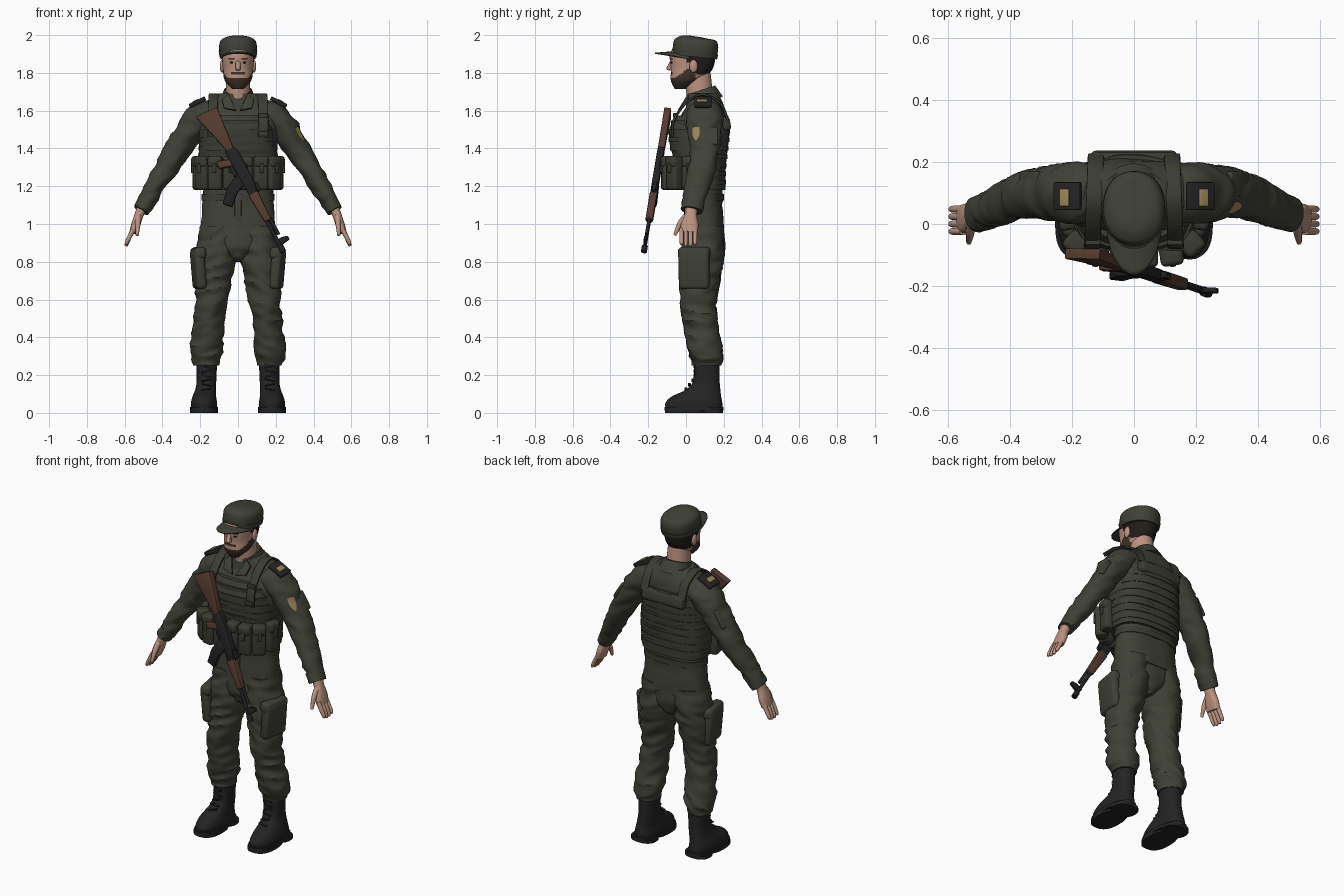
import bpy, bmesh, math
from mathutils import Vector, Matrix, Euler, noise

cube = bpy.data.objects.get("Cube")
if cube:
    bpy.data.objects.remove(cube)

COLOURS = {
    "uniform_olive": (0.05, 0.052, 0.037), "vest_olive": (0.043, 0.046, 0.033),
    "boot_black": (0.017, 0.017, 0.018), "gun_metal": (0.015, 0.015, 0.017),
    "wood_brown": (0.09, 0.044, 0.028), "skin": (0.5, 0.29, 0.215),
    "hair_dark": (0.015, 0.012, 0.011), "beard_brown": (0.05, 0.03, 0.02),
    "badge_gold": (0.34, 0.24, 0.1),
}
MATS = {}
for key, rgb in COLOURS.items():
    material = bpy.data.materials.new(key)
    material.use_nodes = True
    material.diffuse_color = (*rgb, 1)
    shader = material.node_tree.nodes["Principled BSDF"]
    shader.inputs["Base Color"].default_value = (*rgb, 1)
    shader.inputs["Roughness"].default_value = 0.8
    MATS[key] = material


def finish(name, bm, mats, mirror=False, rule=None):
    """Turn a bmesh into a named, shaded object."""
    bmesh.ops.recalc_face_normals(bm, faces=bm.faces)
    if rule:
        for face in bm.faces:
            face.material_index = rule(face.calc_center_median())
    mesh = bpy.data.meshes.new(name)
    bm.to_mesh(mesh)
    bm.free()
    for key in mats.split():
        mesh.materials.append(MATS[key])
    ob = bpy.data.objects.new(name, mesh)
    bpy.context.collection.objects.link(ob)
    bpy.ops.object.select_all(action='DESELECT')
    ob.select_set(True)
    bpy.context.view_layer.objects.active = ob
    bpy.ops.object.shade_smooth_by_angle(angle=math.radians(40))
    if mirror:
        ob.modifiers.new("Mirror", 'MIRROR').use_mirror_merge = False
    return ob


def spline(rows, steps):
    """Smooth interpolation through rows of numbers."""
    out, last = [], len(rows) - 1
    for i in range(last):
        before, start, end, after = (Vector(rows[min(max(k, 0), last)]) for k in range(i - 1, i + 3))
        leave, arrive = (end - before) / 2, (after - start) / 2
        for s in range(steps):
            t = s / steps
            ease = t * t * (3 - 2 * t)
            out.append(start.lerp(end, ease) + leave * t * (1 - t) ** 2 - arrive * t * t * (1 - t))
    return out + [Vector(rows[last])]


def loft(name, rows, mats, n=32, steps=5, power=2, folds=0, flat=False, ref=(0, 1, 0), **options):
    """Skin oval rings (x, y, z, radius a, radius b) along a path; x may be left out when central."""
    rows = spline([r if len(r) == 5 else (0, *r) for r in rows], steps)
    centres = [Vector(r[:3]) for r in rows]
    bm, rings = bmesh.new(), []
    for i, centre in enumerate(centres):
        along = Vector((0, 0, 1)) if flat else (centres[min(i + 1, len(rows) - 1)] - centres[max(i - 1, 0)]).normalized()
        v = Vector(ref)
        v = (v - along * v.dot(along)).normalized()
        u, ring = v.cross(along), []
        for k in range(n):
            co, si = math.cos(math.tau * k / n), math.sin(math.tau * k / n)
            off = (u * math.copysign(abs(co) ** (2 / power), co) * rows[i][3]
                   + v * math.copysign(abs(si) ** (2 / power), si) * rows[i][4])
            point = centre + off
            if folds:
                sample = Vector((point.x * 7, point.y * 7, point.z * 17 + 6 * abs(point.x)))
                point += off.normalized() * folds * (0.5 - 2 * abs(noise.noise(sample)))
            ring.append(bm.verts.new(point))
        rings.append(ring)
    for low, high in zip(rings, rings[1:]):
        for k in range(n):
            j = (k + 1) % n
            bm.faces.new((low[k], low[j], high[j], high[k]))
    bm.faces.new(rings[0])
    bm.faces.new(rings[-1])
    return finish(name, bm, mats, **options)


def box(name, loc, size, mats, rot=(0, 0, 0), bevel=0.008, **options):
    bm = bmesh.new()
    turn = Euler([math.radians(angle) for angle in rot])
    bmesh.ops.create_cube(bm, size=1, matrix=Matrix.LocRotScale(Vector(loc), turn, Vector(size)))
    bmesh.ops.bevel(bm, geom=bm.edges[:], offset=min(bevel, min(size) * 0.4), segments=3, affect='EDGES', profile=0.5)
    return finish(name, bm, mats, **options)


def ball(name, loc, size, mats, **options):
    bm = bmesh.new()
    bmesh.ops.create_uvsphere(bm, u_segments=16, v_segments=10, radius=1,
                              matrix=Matrix.LocRotScale(Vector(loc), None, Vector(size)))
    return finish(name, bm, mats, **options)


def prism(name, outline, half, mats, frame, bevel=0.006, **options):
    """Extrude an outline in the local x-z plane to both sides."""
    bm = bmesh.new()
    face = bm.faces.new([bm.verts.new((x, -half, z)) for x, z in outline])
    grown = bmesh.ops.extrude_face_region(bm, geom=[face])["geom"]
    moved = [e for e in grown if isinstance(e, bmesh.types.BMVert)]
    bmesh.ops.translate(bm, verts=moved, vec=(0, 2 * half, 0))
    bmesh.ops.bevel(bm, geom=bm.edges[:], offset=bevel, segments=2, affect='EDGES', profile=0.5)
    bm.transform(frame)
    return finish(name, bm, mats, **options)


def sheet(name, surface, mats, nu=16, nv=6):
    """Grid surface from surface(u, v), u in -1..1 and v in 0..1."""
    bm = bmesh.new()
    grid = [[bm.verts.new(surface(2 * i / nu - 1, j / nv)) for j in range(nv + 1)] for i in range(nu + 1)]
    for left, right in zip(grid, grid[1:]):
        for j in range(nv):
            bm.faces.new((left[j], right[j], right[j + 1], left[j + 1]))
    return finish(name, bm, mats)


# Head, with hair and beard coloured by region
def head_rule(c):
    if c.y > 0.055 and c.z > 1.79 or (c.y > 0.01 and c.z > 1.86):
        return 1
    beard = c.z < 1.774 + max(0, c.y + 0.055) * 0.75 and c.y < 0.05
    moustache = abs(c.x) < 0.034 and 1.789 < c.z < 1.802 and c.y < 0
    return 2 if beard or moustache else 0


loft("head", [(-0.03, 1.715, 0.03, 0.03), (0, 1.76, 0.07, 0.08), (0.03, 1.82, 0.08, 0.11), (0.035, 1.9, 0.083, 0.12),
              (0.04, 1.95, 0.06, 0.09)], "skin hair_dark beard_brown", n=56, steps=9, power=2.2, flat=True, rule=head_rule)
loft("neck", [(0.08, 1.62, 0.07, 0.07), (0.06, 1.8, 0.06, 0.07)], "skin", flat=True)
prism("nose", [(-0.08, 1.87), (-0.105, 1.825), (-0.1, 1.815), (-0.07, 1.81)], 0.012, "skin",
      Matrix.Rotation(math.pi / 2, 4, 'Z'), bevel=0.005)
ball("ear", (0.084, 0.04, 1.835), (0.012, 0.022, 0.034), "skin", mirror=True)
ball("eye", (0.032, -0.075, 1.855), (0.012, 0.006, 0.005), "hair_dark", mirror=True)
box("eyebrow", (0.034, -0.078, 1.873), (0.034, 0.008, 0.006), "beard_brown", rot=(0, 0, 14), mirror=True)

# Field cap with a curved brim
loft("cap", [(0.045, 1.89, 0.096, 0.117), (0.05, 1.93, 0.1, 0.12), (0.055, 1.965, 0.095, 0.115), (0.057, 1.985, 0.07, 0.09),
             (0.058, 1.992, 0.02, 0.03)], "uniform_olive", n=40, power=2.2)
loft("cap_band", [(0.045, 1.885, 0.098, 0.12), (0.048, 1.912, 0.102, 0.124)], "uniform_olive", n=40, steps=1, power=2.2)
brim = sheet("cap_brim", lambda u, v: (0.093 * math.sin(u * 1.5), 0.045 - 0.11 * math.cos(u * 1.4) - 0.1 * v * math.cos(u * 1.5),
                                       1.915 - 0.008 * v - 0.035 * u * u), "uniform_olive")
brim.modifiers.new("Thickness", 'SOLIDIFY').thickness = 0.006

# Jacket body, placket, belt and collar
loft("jacket", [(0.095, 0.95, 0.2, 0.107), (0.095, 1.15, 0.186, 0.098), (0.09, 1.3, 0.19, 0.11), (0.08, 1.45, 0.21, 0.13),
                (0.09, 1.55, 0.22, 0.125), (0.1, 1.62, 0.2, 0.1), (0.09, 1.69, 0.1, 0.08)],
     "uniform_olive", n=48, steps=8, power=2.4, folds=0.007, flat=True)
box("placket", (0, -0.004, 1.06), (0.035, 0.012, 0.21), "uniform_olive", bevel=0.004)
loft("belt", [(0.095, z, 0.193, 0.105) for z in (1.125, 1.16)], "vest_olive", n=48, steps=1, power=2.4)
loft("collar", [(0.1, 1.645, 0.1, 0.1), (0.08, 1.71, 0.074, 0.078)], "uniform_olive")
prism("lapel", [(0.01, 0), (0.075, 0.015), (0.085, 0.07), (0.05, 0.1)], 0.006, "uniform_olive",
      Matrix.Translation((0, -0.038, 1.6)) @ Matrix.Rotation(-0.55, 4, 'X'), bevel=0.003, mirror=True)

# Vest with evenly spaced webbing bands
vest_rows = [(0.09, 1.18, 0.2, 0.118), (0.08, 1.3, 0.21, 0.13), (0.07, 1.4, 0.205, 0.15), (0.07, 1.5, 0.19, 0.16),
             (0.086, 1.575, 0.155, 0.138)]
loft("vest", vest_rows, "vest_olive", n=48, power=2.7, folds=0.004, flat=True)
vest_levels = spline(vest_rows, 20)
for i in range(8):
    height = 1.22 + 0.045 * i
    y, _, a, b = min(vest_levels, key=lambda row: abs(row[1] - height))
    loft("webbing_band", [(y, height + side * 0.012, a + 0.003, b + 0.004) for side in (-1, 1)],
         "vest_olive", n=48, steps=1, power=2.7, flat=True)
box("back_panel", (0, 0.208, 1.53), (0.28, 0.055, 0.075), "vest_olive", rot=(10, 0, 0), bevel=0.02)
strap_path = [(-0.074, 1.46), (-0.064, 1.55), (0.005, 1.645), (0.09, 1.685), (0.18, 1.64), (0.222, 1.55)]
loft("shoulder_strap", [(0.135 - 0.04 * max(0, y + 0.07), y, z, 0.007, 0.026) for y, z in strap_path],
     "vest_olive", n=16, power=4, ref=(1, 0, 0), mirror=True)
for y, z in ((-0.08, 1.48), (-0.06, 1.575)):
    box("strap_buckle", (0.132, y, z), (0.05, 0.016, 0.024), "vest_olive", bevel=0.004, mirror=True)

# Pouches around the vest: x, y, turn
for x, y, turn in ((0.04, -0.1, 0), (0.12, -0.095, 9), (0.182, -0.06, 42), (0.205, 0.02, 80)):
    outward = Matrix.Rotation(math.radians(turn), 3, 'Z') @ Vector((0, -1, 0))

    def pouch_part(name, z, push, size):
        box(name, Vector((x, y, z)) + outward * push, size, "vest_olive", rot=(0, 0, turn), bevel=0.017, mirror=True)
    pouch_part("pouch", 1.262, 0, (0.076, 0.066, 0.165))
    pouch_part("pouch_flap", 1.33, 0.005, (0.076, 0.07, 0.06))
    pouch_part("pouch_tab", 1.295, 0.038, (0.02, 0.012, 0.05))

# Arms, hands and legs, one per side so the cloth folds differ
for s, side in ((1, "left"), (-1, "right")):
    def limb(part, rows, mats, **options):
        return loft(side + part, [(r[0] * s, *r[1:]) for r in rows], mats, **options)

    sleeve = limb("_sleeve", [(0.135, 0.1, 1.585, 0.065, 0.09), (0.19, 0.1, 1.57, 0.077, 0.097), (0.25, 0.1, 1.5, 0.077, 0.09),
                              (0.32, 0.1, 1.395, 0.068, 0.078), (0.39, 0.08, 1.28, 0.06, 0.07), (0.457, 0.05, 1.165, 0.05, 0.06),
                              (0.51, 0.03, 1.075, 0.041, 0.055)], "uniform_olive", steps=8, folds=0.011)
    limb("_cuff", [(0.483, 0.04, 1.12, 0.046, 0.06), (0.512, 0.03, 1.07, 0.042, 0.057)], "uniform_olive", steps=2)
    limb("_palm", [(0.505, 0.03, 1.1, 0.027, 0.036), (0.523, 0.025, 1.05, 0.024, 0.032), (0.54, 0.02, 1, 0.024, 0.046),
                   (0.555, 0.015, 0.955, 0.02, 0.046)], "skin", n=20, power=2.4)
    for i in range(4):
        y, tip = 0.048 - 0.024 * i, 0.878 + 0.008 * abs(i - 1.5)
        limb("_finger", [(0.552, y, 0.975, 0.013, 0.012), (0.575, y, 0.93, 0.012, 0.012), (0.59, y, tip + 0.01, 0.01, 0.01),
                         (0.593, y, tip, 0.005, 0.005)], "skin", n=10, steps=3)
    limb("_thumb", [(0.528, 0, 1.04, 0.016, 0.018), (0.53, -0.032, 1, 0.014, 0.016), (0.534, -0.06, 0.94, 0.008, 0.008)],
         "skin", n=10, steps=3)
    box(side + "_sleeve_pocket", (s * 0.335, 0.13, 1.465), (0.022, 0.08, 0.11), "uniform_olive", rot=(0, -s * 32, 0))
    # Shield badge wrapped on one sleeve
    if side == "left":
        badge = sheet("sleeve_badge", lambda u, v: (0.35 - 0.035 * v, 0.05 + 0.024 * u * min(1, 0.35 + 1.6 * v), 1.445 + 0.068 * v),
                      "badge_gold")
        wrap = badge.modifiers.new("Wrap", 'SHRINKWRAP')
        wrap.target, wrap.offset, wrap.wrap_mode = sleeve, 0.004, 'ABOVE_SURFACE'
    box(side + "_shoulder_board", (s * 0.215, 0.09, 1.645), (0.095, 0.09, 0.022), "boot_black", rot=(0, s * 27, 0), bevel=0.005)
    box(side + "_board_badge", (s * 0.225, 0.085, 1.652), (0.032, 0.056, 0.009), "badge_gold", rot=(0, s * 27, 0), bevel=0.003)
    limb("_trouser_leg", [(0.1, 0.095, 0.99, 0.098, 0.1), (0.112, 0.09, 0.86, 0.105, 0.113), (0.128, 0.075, 0.72, 0.097, 0.106),
                          (0.143, 0.066, 0.58, 0.084, 0.094), (0.157, 0.08, 0.45, 0.082, 0.088), (0.168, 0.105, 0.32, 0.085, 0.09),
                          (0.168, 0.11, 0.25, 0.062, 0.074)], "uniform_olive", steps=10, folds=0.014, flat=True)

loft("trouser_seat", [(0.09, 0.8, 0.02, 0.06), (0.09, 0.835, 0.07, 0.095), (0.09, 0.89, 0.14, 0.108), (0.095, 0.98, 0.17, 0.1)],
     "uniform_olive", power=2.3, folds=0.006, flat=True)
for name, z, size in (("cargo_pocket", 0.76, (0.055, 0.165, 0.21)), ("cargo_pocket_flap", 0.845, (0.062, 0.172, 0.065))):
    box(name, (0.21, 0.043, z), size, "uniform_olive", rot=(0, 5, -10), bevel=0.022, mirror=True)

# Boots with soles and laces
loft("boot", [(0.18, 0.042, 0.025, 0.068, 0.15), (0.18, 0.042, 0.055, 0.069, 0.15), (0.178, 0.056, 0.088, 0.062, 0.13),
              (0.172, 0.09, 0.122, 0.055, 0.092), (0.167, 0.108, 0.17, 0.052, 0.07), (0.165, 0.11, 0.28, 0.055, 0.067)],
     "boot_black", power=2.3, flat=True, mirror=True)
for name, y, length, base in (("boot_sole", 0.042, 0.157, 0.012), ("boot_heel", 0.135, 0.062, 0), ("boot_tread", 0, 0.112, 0)):
    loft(name, [(0.18, y, z, 0.075, length) for z in (base, base + 0.02)], "boot_black", steps=1, power=2.5, flat=True, mirror=True)
for i in range(6):
    box("boot_lace", (0.168, min(0.047, 0.018 * i), 0.125 + i * 0.024), (0.055, 0.016, 0.008), "boot_black",
        rot=(0, 12 * (-1) ** i, 0), mirror=True)

# Rifle in its own frame: x along the barrel, z towards the sights
barrel_axis = Vector((0.47, -0.15, -0.88)).normalized()
sight_axis = Vector((0.88, 0, 0.47))
sight_axis = (sight_axis - barrel_axis * sight_axis.dot(barrel_axis)).normalized()
rifle = Matrix((barrel_axis, sight_axis.cross(barrel_axis), sight_axis)).transposed().to_4x4()
rifle.translation = (-0.045, -0.13, 1.4)
prism("rifle_stock", [(-0.235, -0.08), (-0.225, 0.045), (0.01, 0.02), (0.01, -0.02), (-0.06, -0.034)], 0.018, "wood_brown", rifle)
prism("rifle_receiver", [(0, -0.03), (0, 0.02), (0.03, 0.036), (0.22, 0.034), (0.28, 0.02), (0.28, -0.026)], 0.018, "gun_metal", rifle)
prism("rifle_grip", [(0.055, -0.02), (0.095, -0.02), (0.07, -0.1), (0.03, -0.095)], 0.014, "wood_brown", rifle)
prism("rifle_magazine", [(0.14, -0.02), (0.21, -0.02), (0.23, -0.075), (0.285, -0.135), (0.245, -0.17), (0.18, -0.11)],
      0.014, "gun_metal", rifle)
prism("rifle_trigger_guard", [(0.085, -0.025), (0.15, -0.025), (0.145, -0.05), (0.09, -0.05)], 0.006, "gun_metal", rifle, bevel=0.002)
prism("rifle_handguard", [(0.27, -0.03), (0.27, 0.026), (0.44, 0.02), (0.44, -0.02)], 0.02, "wood_brown", rifle, bevel=0.009)
prism("rifle_rear_sight", [(0.22, 0.03), (0.23, 0.048), (0.27, 0.044), (0.28, 0.024)], 0.01, "gun_metal", rifle, bevel=0.002)
prism("rifle_front_sight", [(0.555, -0.02), (0.55, 0.02), (0.56, 0.055), (0.58, 0.055), (0.59, -0.01)], 0.008, "gun_metal", rifle, bevel=0.002)
for name, start, end, height, radius in (("rifle_barrel", 0.43, 0.6, -0.006, 0.01), ("rifle_gas_tube", 0.43, 0.53, 0.015, 0.009),
                                         ("rifle_muzzle", 0.59, 0.625, -0.006, 0.016)):
    loft(name, [(*(rifle @ Vector((x, 0, height))), radius, radius) for x in (start, end)], "gun_metal", n=14, steps=1)
